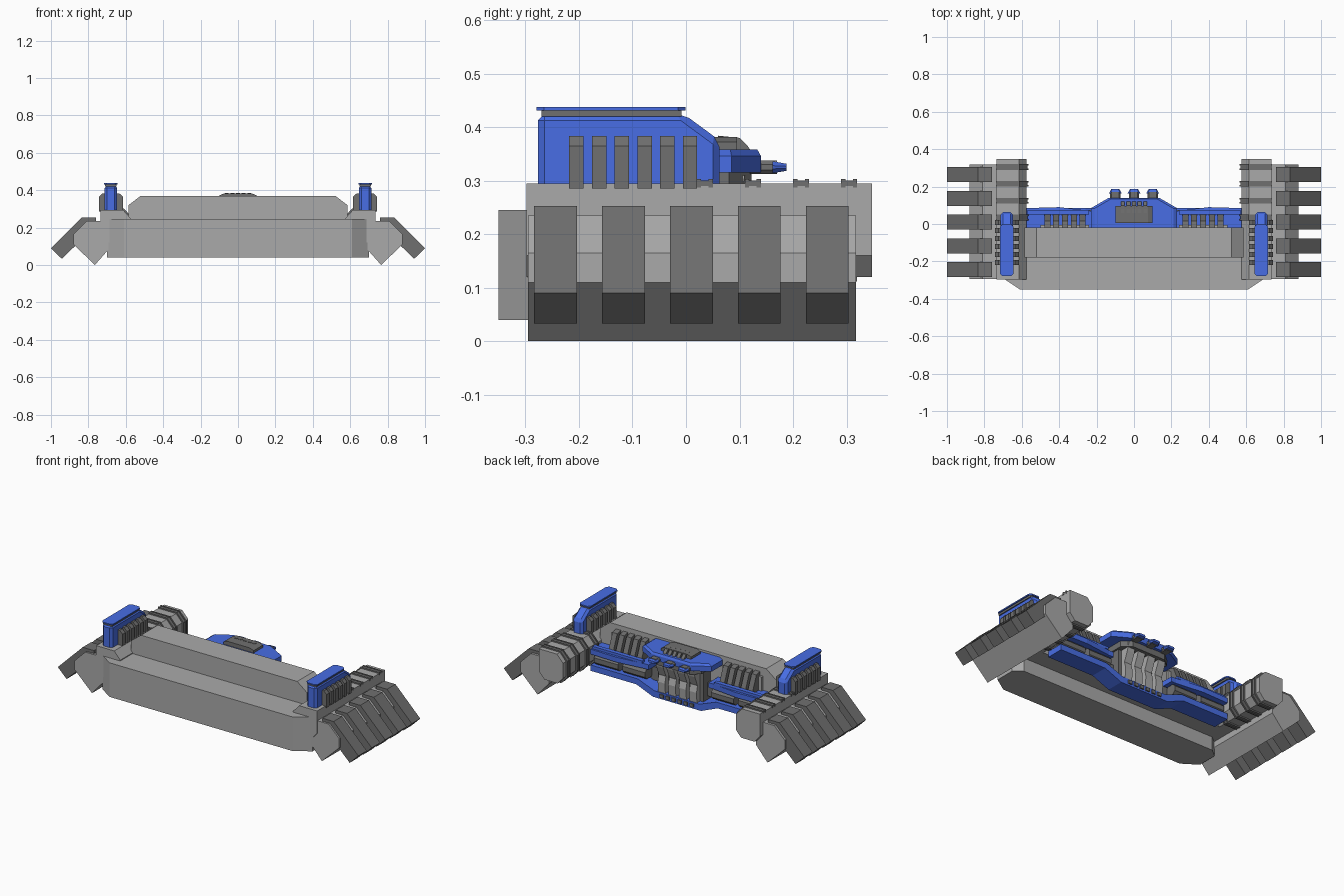
import bpy, bmesh
from mathutils import Vector

if "Cube" in bpy.data.objects:
    bpy.data.objects.remove(bpy.data.objects["Cube"])


def paint(name, r, g, b):
    m = bpy.data.materials.new(name)
    m.diffuse_color = (r, g, b, 1)
    m.use_nodes = True
    m.node_tree.nodes["Principled BSDF"].inputs["Base Color"].default_value = m.diffuse_color
    return m


blue = paint("blue_paint", .065, .155, .78)
grey = paint("mid_grey", .4, .4, .4)
dark = paint("dark_grey", .16, .16, .16)


def prism(name, pts, axis, lo, hi, mat=grey, mirror=False, taper=1.0, bevel=0.0):
    """Extrude a 2D profile along an axis; taper scales the far end about its centre."""
    put = {'x': lambda a, b, t: (t, a, b),
           'y': lambda a, b, t: (a, t, b),
           'z': lambda a, b, t: (a, b, t)}[axis]
    ca = (min(p[0] for p in pts) + max(p[0] for p in pts)) / 2
    cb = (min(p[1] for p in pts) + max(p[1] for p in pts)) / 2
    for s in ((1, -1) if mirror else (1,)):
        bm = bmesh.new()
        rings = []
        for t, k in ((lo, 1), (hi, taper)):
            ring = []
            for a, b in pts:
                v = Vector(put(ca + (a - ca) * k, cb + (b - cb) * k, t))
                v.x *= s
                ring.append(bm.verts.new(v))
            rings.append(ring)
        n = len(pts)
        bm.faces.new(rings[0])
        bm.faces.new(rings[1])
        for i in range(n):
            j = (i + 1) % n
            bm.faces.new((rings[0][i], rings[0][j], rings[1][j], rings[1][i]))
        bmesh.ops.recalc_face_normals(bm, faces=bm.faces)
        if bevel:
            bmesh.ops.bevel(bm, geom=bm.edges[:], offset=bevel, segments=1, affect='EDGES')
        me = bpy.data.meshes.new(name)
        bm.to_mesh(me)
        bm.free()
        me.materials.append(mat)
        ob = bpy.data.objects.new(name + ("_left" if s < 0 else "_right" if mirror else ""), me)
        bpy.context.collection.objects.link(ob)


def rect(a0, a1, b0, b1, c=0.0):
    """Rectangle profile with optional cut corners."""
    if not c:
        return [(a0, b0), (a1, b0), (a1, b1), (a0, b1)]
    return [(a0 + c, b0), (a1 - c, b0), (a1, b0 + c), (a1, b1 - c),
            (a1 - c, b1), (a0 + c, b1), (a0, b1 - c), (a0, b0 + c)]


# Main hull: keel, lower block with cut front corners, raised upper block
prism("hull_keel", [(-.61, -.35), (.61, -.35), (.7, -.29), (.7, -.17), (.65, -.13),
                    (-.65, -.13), (-.7, -.17), (-.7, -.29)], 'z', .04, .12)
prism("lower_hull", [(-.61, -.35), (.61, -.35), (.7, -.29), (.7, -.08), (.6, -.02),
                     (-.6, -.02), (-.7, -.08), (-.7, -.29)], 'z', .12, .245)
prism("upper_hull", [(-.585, .24), (.585, .24), (.585, .32), (.52, .37),
                     (-.52, .37), (-.585, .32)], 'y', -.18, -.02)
prism("rear_sill", rect(-.56, .56, .12, .2), 'y', -.04, .01, dark)

# Side pods: angled outer pod and ribbed inner barrel
prism("outer_pod", [(.765, 0), (.88, .11), (.88, .165), (.81, .235), (.69, .235), (.69, .085)],
      'y', -.295, .318, mirror=True)
prism("inner_barrel", [(.615, .295), (.735, .295), (.735, .16), (.70, .12), (.61, .12), (.575, .16), (.575, .25)],
      'y', -.298, .348, mirror=True)

# Rib collars over the inner side of the barrel: two flanges and a waist
collar = [(.612, .303), (.737, .303), (.737, .287), (.70, .287), (.70, .112),
          (.607, .112), (.565, .155), (.565, .253)]
waist = [(.613, .300), (.736, .300), (.736, .290), (.70, .290), (.70, .115),
         (.608, .115), (.569, .157), (.569, .252)]
for y in (.035, .125, .215, .305):
    prism("barrel_rib_waist", waist, 'y', y - .01, y + .01, dark, True)
    for d in (-.011, .011):
        prism("barrel_rib_flange", collar, 'y', y + d - .004, y + d + .004, dark, True)

# Five slanted armour plates on each pod
for i in range(5):
    y = -.244 + i * .127
    prism("pod_plate", [(.76, .253), (.835, .253), (1.0, .09), (.942, .033), (.80, .17), (.76, .2)],
          'y', y - .04, y + .04, dark, True)
    prism("plate_hinge", rect(.735, .77, .2, .235), 'y', y - .035, y + .035, dark, True)

# Blue top fins with neck and cap
prism("fin", [(-.277, .275), (-.277, .425), (-.005, .425), (.063, .375), (.063, .275)],
      'x', .647, .713, blue, True, bevel=.013)
prism("fin_neck", rect(.65, .71, -.27, -.008), 'z', .42, .433, dark, True)
prism("fin_cap", rect(.643, .717, -.279, -.001, .014), 'z', .431, .438, blue, True)

# Vent slats straddling the fins
for i in range(6):
    y = -.205 + i * .0425
    prism("fin_slat", [(.615, .285), (.615, .365), (.635, .383), (.725, .383), (.742, .365), (.742, .285)],
          'y', y - .0135, y + .0135, dark, True)

# Rear wings: two blue bars with grey canisters between
prism("upper_wing", [(.2, -.03), (.575, -.03), (.575, .085), (.4, .09), (.23, .07), (.2, .07)],
      'z', .205, .235, blue, True)
prism("upper_wing_strip", rect(.24, .57, .235, .25), 'y', .05, .075, blue, True)
for x0, x1 in ((.22, .37), (.40, .56)):
    prism("wing_canister", rect(.0, .075, .14, .2, .016), 'x', x0, x1, dark, True)

# Lower blue bar, dipping in the middle, with small studs
prism("lower_bar", [(-.575, .14), (-.575, .105), (-.27, .105), (-.16, .06), (.16, .06), (.27, .105),
                    (.575, .105), (.575, .14), (.26, .14), (.15, .098), (-.15, .098), (-.26, .14)],
      'y', -.02, .085, blue)
for i in range(6):
    x = -.1 + i * .04
    prism("bar_stud", rect(x - .012, x + .012, .07, .09), 'y', .08, .093, dark)

# Rear vent slats on the hull back
prism("rear_vent_base", rect(.24, .5, .2, .32), 'y', -.03, -.005, grey, True)
for i in range(5):
    x = .275 + i * .047
    prism("rear_vent_slat", [(-.03, .2), (.05, .2), (.05, .25), (.015, .335), (-.03, .345)],
          'x', x - .016, x + .016, dark, True)

# Central canopy
plan = [(-.23, -.025), (.23, -.025), (.23, .085), (.135, .14), (-.135, .14), (-.23, .085)]
prism("canopy", plan, 'z', .315, .346, blue)
prism("canopy_top", plan, 'z', .346, .358, blue, taper=.92)
prism("canopy_underside", [(-.16, -.03), (.16, -.03), (.16, .08), (.11, .122), (-.11, .122), (-.16, .08)],
      'z', .28, .316, dark)
prism("canopy_hatch", [(-.1, .35), (.1, .35), (.1, .372), (.075, .382), (-.075, .382), (-.1, .372)],
      'y', .005, .095, dark)
for i in range(5):
    x = -.06 + i * .03
    prism("hatch_slat", [(.06, .35), (.125, .35), (.115, .365), (.1, .38), (.06, .384)],
          'x', x - .01, x + .01, dark)

# Three blue-tipped knobs on the canopy edge
for x in (-.1, 0, .1):
    prism("knob_stem", rect(x - .027, x + .027, .312, .338, .008), 'y', .12, .17, dark)
    prism("knob_tip", rect(x - .035, x + .035, .314, .336, .008), 'y', .162, .188, blue, taper=.6)

# Support columns between the lower bar and the canopy
prism("column_core", rect(-.15, .15, -.03, .05), 'z', .09, .31, dark)
for i in range(4):
    x = -.105 + i * .07
    prism("support_column", [(.03, .09), (.08, .09), (.085, .16), (.075, .2), (.1, .26), (.11, .31), (.03, .31)],
          'x', x - .024, x + .024)
